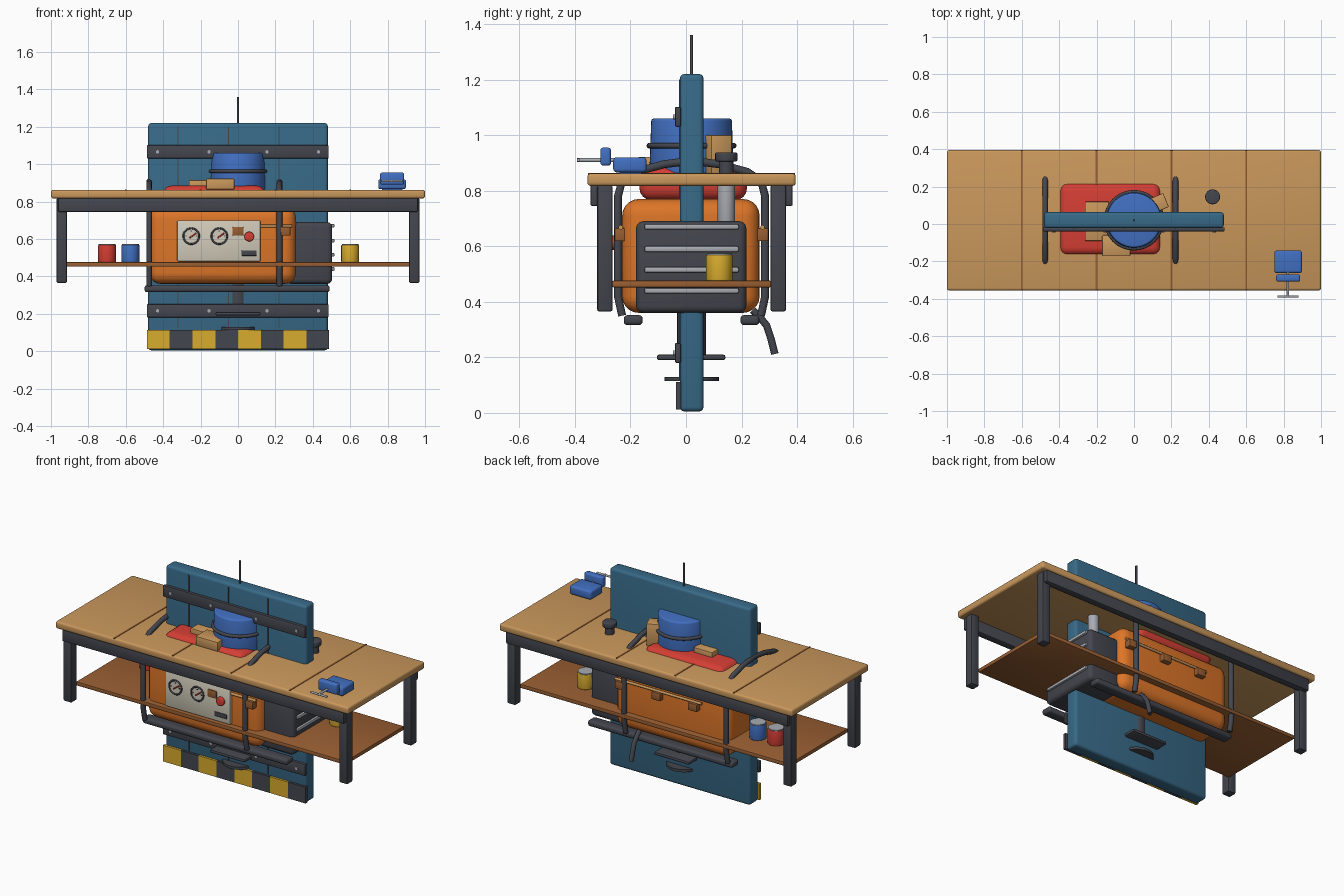
import bpy, bmesh, math
from mathutils import Vector, Matrix


def colour(name, *rgb):
    m = bpy.data.materials.new(name)
    lin = [((c / 255 + 0.055) / 1.055) ** 2.4 for c in rgb]
    m.diffuse_color = (*lin, 1)
    return m


STEEL = colour("steel blue", 56, 106, 136)
DARK = colour("dark metal", 68, 70, 78)
WOOD = colour("light wood", 202, 152, 92)
BROWN = colour("brown wood", 152, 94, 50)
ORANGE = colour("orange paint", 220, 117, 40)
RED = colour("red", 212, 62, 52)
BLUE = colour("bright blue", 66, 112, 194)
GREY = colour("light metal", 168, 171, 178)
CREAM = colour("cream", 210, 204, 186)
YELLOW = colour("yellow", 216, 172, 46)


def finish(name, bm, mat):
    me = bpy.data.meshes.new(name)
    bm.to_mesh(me)
    bm.free()
    ob = bpy.data.objects.new(name, me)
    bpy.context.collection.objects.link(ob)
    me.materials.append(mat)
    bpy.ops.object.select_all(action='DESELECT')
    ob.select_set(True)
    bpy.context.view_layer.objects.active = ob
    bpy.ops.object.shade_smooth_by_angle(angle=math.radians(35))
    return ob


def box(name, mat, x0, x1, y0, y1, z0, z1, bevel=0.0, segs=2, turn=0.0):
    bm = bmesh.new()
    bmesh.ops.create_cube(bm, size=1)
    bmesh.ops.scale(bm, vec=(x1 - x0, y1 - y0, z1 - z0), verts=bm.verts)
    if bevel:
        bmesh.ops.bevel(bm, geom=bm.edges[:], offset=bevel, segments=segs,
                        profile=0.5, affect='EDGES')
    bm.transform(Matrix.Translation(((x0 + x1) / 2, (y0 + y1) / 2, (z0 + z1) / 2))
                 @ Matrix.Rotation(turn, 4, 'Z'))
    return finish(name, bm, mat)


def rod(name, mat, a, b, r, r2=None, segs=24, bevel=0.0):
    a, b = Vector(a), Vector(b)
    bm = bmesh.new()
    bmesh.ops.create_cone(bm, cap_ends=True, segments=segs, radius1=r,
                          radius2=r if r2 is None else r2, depth=(b - a).length)
    if bevel:
        rims = [e for e in bm.edges if abs(e.verts[0].co.z - e.verts[1].co.z) < 1e-5]
        bmesh.ops.bevel(bm, geom=rims, offset=bevel, segments=3, profile=0.5, affect='EDGES')
    bm.transform(Matrix.Translation((a + b) / 2)
                 @ (b - a).to_track_quat('Z', 'Y').to_matrix().to_4x4())
    return finish(name, bm, mat)


def tube(name, mat, pts, r, closed=False):
    cu = bpy.data.curves.new(name, 'CURVE')
    cu.dimensions = '3D'
    cu.bevel_depth, cu.bevel_resolution, cu.use_fill_caps = r, 3, True
    sp = cu.splines.new('POLY')
    sp.points.add(len(pts) - 1)
    for p, co in zip(sp.points, pts):
        p.co = (*co, 1)
    sp.use_cyclic_u = closed
    sp.use_smooth = True
    ob = bpy.data.objects.new(name, cu)
    bpy.context.collection.objects.link(ob)
    cu.materials.append(mat)


def ring(name, mat, c, R, r, axis):
    pts = []
    for i in range(32):
        t = math.tau * i / 32
        u, v = R * math.cos(t), R * math.sin(t)
        pts.append((c[0] + u, c[1] + v, c[2]) if axis == 'Z' else (c[0] + u, c[1], c[2] + v))
    tube(name, mat, pts, r, True)


# Upright board with seams, riveted straps, warning stripe and aerial
box("upright_board", STEEL, -0.48, 0.48, -0.022, 0.063, 0.005, 1.22, 0.016, 3)
for x in (-0.32, -0.05, 0.22):
    box("board_seam", DARK, x - 0.003, x + 0.003, -0.025, -0.021, 0.12, 1.2)
for z in (0.18, 1.03):
    box("board_strap", DARK, -0.487, 0.485, -0.04, -0.018, z, z + 0.072, 0.006)
    for x in (-0.43, -0.155, 0.155, 0.43):
        rod("strap_rivet", GREY, (x, -0.046, z + 0.036), (x, -0.03, z + 0.036), 0.009, segs=12)
for i in range(8):
    x = -0.487 + i * 0.1218
    box("warning_block", DARK if i % 2 else YELLOW, x, x + 0.1218, -0.036, -0.018, 0.012, 0.112)
rod("aerial", DARK, (0, 0.02, 1.2), (0, 0.02, 1.36), 0.006, segs=12)

# Workbench
box("bench_top", WOOD, -1, 1, -0.355, 0.395, 0.817, 0.862, 0.012, 3)
for x in (-0.6, -0.2, 0.2, 0.6):
    box("bench_top_seam", BROWN, x - 0.005, x + 0.005, -0.352, 0.392, 0.858, 0.864)
box("bench_shelf", BROWN, -0.92, 0.92, -0.265, 0.305, 0.452, 0.476, 0.004)
for s in (-1, 1):
    y = 0.02 + s * 0.342
    box("bench_apron", DARK, -0.962, 0.962, y - 0.022, y + 0.022, 0.745, 0.82, 0.006)
    for x in (-0.942, 0.942):
        y = 0.02 + s * 0.312
        box("bench_leg", DARK, x - 0.028, x + 0.028, y - 0.028, y + 0.028, 0.365, 0.82, 0.008)

# Machine body, engine block and cooling slats
box("tank_body", ORANGE, -0.475, 0.31, -0.23, 0.265, 0.36, 0.77, 0.06, 5)
box("engine_block", DARK, 0.26, 0.503, -0.18, 0.217, 0.36, 0.69, 0.025, 3)
for z in (0.44, 0.515, 0.59, 0.67):
    box("engine_slat", GREY, 0.495, 0.516, -0.15, 0.19, z - 0.01, z + 0.01, 0.006)
rod("exhaust_pipe", GREY, (0.42, 0.145, 0.68), (0.42, 0.145, 0.86), 0.031, bevel=0.008)
rod("exhaust_neck", DARK, (0.42, 0.145, 0.85), (0.42, 0.145, 0.915), 0.026)
rod("exhaust_cap", DARK, (0.42, 0.145, 0.905), (0.42, 0.145, 0.938), 0.04, bevel=0.006)

# Carrying hoops around the body
half = [(0.25, 0.35), (0.265, 0.42), (0.265, 0.78), (0.25, 0.835), (0.2, 0.868), (0.1, 0.895)]
for x in (-0.475, 0.222):
    tube("body_hoop", DARK, [(x, 0.02 - y, z) for y, z in half] + [(x, 0.02, 0.908)]
         + [(x, 0.02 + y, z) for y, z in reversed(half)], 0.015)

# Side rails with brackets
for s in (-1, 1):
    y = 0.02 + s * 0.255
    rod("side_rail", WOOD, (-0.3, y, 0.668), (0.29, y, 0.668), 0.008, segs=12)
    for x in (-0.25, 0.0, 0.25):
        if s > 0 or x >= 0:
            box("rail_bracket", BROWN, x - 0.03, x + 0.03, y - 0.022, y + 0.022, 0.618, 0.665, 0.005)

# Control panel with gauges, knob and switch
box("control_panel", CREAM, -0.325, 0.12, -0.25, -0.225, 0.48, 0.70, 0.006)
for x, n in ((-0.25, 0.028), (-0.10, 0.028)):
    rod("gauge_face", CREAM, (x, -0.245, 0.615), (x, -0.254, 0.615), 0.042)
    ring("gauge_rim", DARK, (x, -0.254, 0.615), 0.042, 0.005, 'Y')
    tube("gauge_needle", RED, [(x - 0.01, -0.256, 0.605), (x + n, -0.256, 0.632)], 0.004)
    for dx, dz in ((-0.028, 0), (0, 0.028), (0.028, 0)):
        box("gauge_mark", DARK, x + dx - 0.003, x + dx + 0.003, -0.257, -0.253,
            0.612 + dz, 0.618 + dz)
rod("control_knob", RED, (0.06, -0.245, 0.613), (0.06, -0.268, 0.613), 0.026, bevel=0.005)
box("control_switch", DARK, 0.018, 0.1, -0.256, -0.245, 0.51, 0.538, 0.003)

# Red pad, round canister and parcels on top
box("red_pad", RED, -0.4, 0.145, -0.168, 0.22, 0.765, 0.885, 0.045, 4)
rod("canister", BLUE, (0, 0.02, 0.86), (0, 0.02, 1.06), 0.152, 0.145, 48, 0.01)
ring("canister_band", DARK, (0, 0.02, 0.962), 0.152, 0.01, 'Z')
box("flat_parcel", WOOD, -0.262, -0.135, -0.09, 0.12, 0.865, 0.915, 0.004)
box("front_parcel", WOOD, -0.17, -0.02, -0.172, -0.06, 0.865, 0.922, 0.004)
box("tall_parcel", WOOD, 0.08, 0.175, 0.07, 0.15, 0.862, 1.0, 0.004, turn=0.4)

# Paint tins on the shelf
for x, m in ((-0.70, RED), (-0.575, BLUE), (0.6, YELLOW)):
    rod("paint_tin", m, (x, 0.12, 0.476), (x, 0.12, 0.568), 0.048, bevel=0.004)
    rod("tin_lid", GREY, (x, 0.12, 0.566), (x, 0.12, 0.574), 0.045)

# Bench vice
box("vice_body", BLUE, 0.75, 0.898, -0.262, -0.142, 0.866, 0.92, 0.012, 3)
box("vice_base", BLUE, 0.77, 0.88, -0.24, -0.16, 0.858, 0.87)
box("vice_jaw", BLUE, 0.76, 0.888, -0.308, -0.27, 0.89, 0.955, 0.01, 3)
rod("vice_screw", GREY, (0.823, -0.25, 0.91), (0.823, -0.392, 0.91), 0.007, segs=12)
rod("vice_handle", GREY, (0.768, -0.387, 0.91), (0.88, -0.387, 0.91), 0.006, segs=12)

# Underside: skids, post, step plate, foot disc and hose
for s in (-1, 1):
    y = 0.02 + s * 0.21
    box("skid", DARK, -0.5, 0.49, y - 0.034, y + 0.034, 0.316, 0.352, 0.013, 3)
rod("centre_post", DARK, (0, 0.02, 0.2), (0, 0.02, 0.37), 0.052)
box("step_plate", DARK, -0.12, 0.12, -0.105, 0.142, 0.19, 0.21, 0.008)
rod("foot_disc", DARK, (0, 0.02, 0.114), (0, 0.02, 0.13), 0.098, segs=32)
tube("drain_hose", DARK, [(0.15, 0.24, 0.37), (0.15, 0.265, 0.345), (0.15, 0.29, 0.315),
                          (0.15, 0.305, 0.27), (0.15, 0.32, 0.212)], 0.014)
